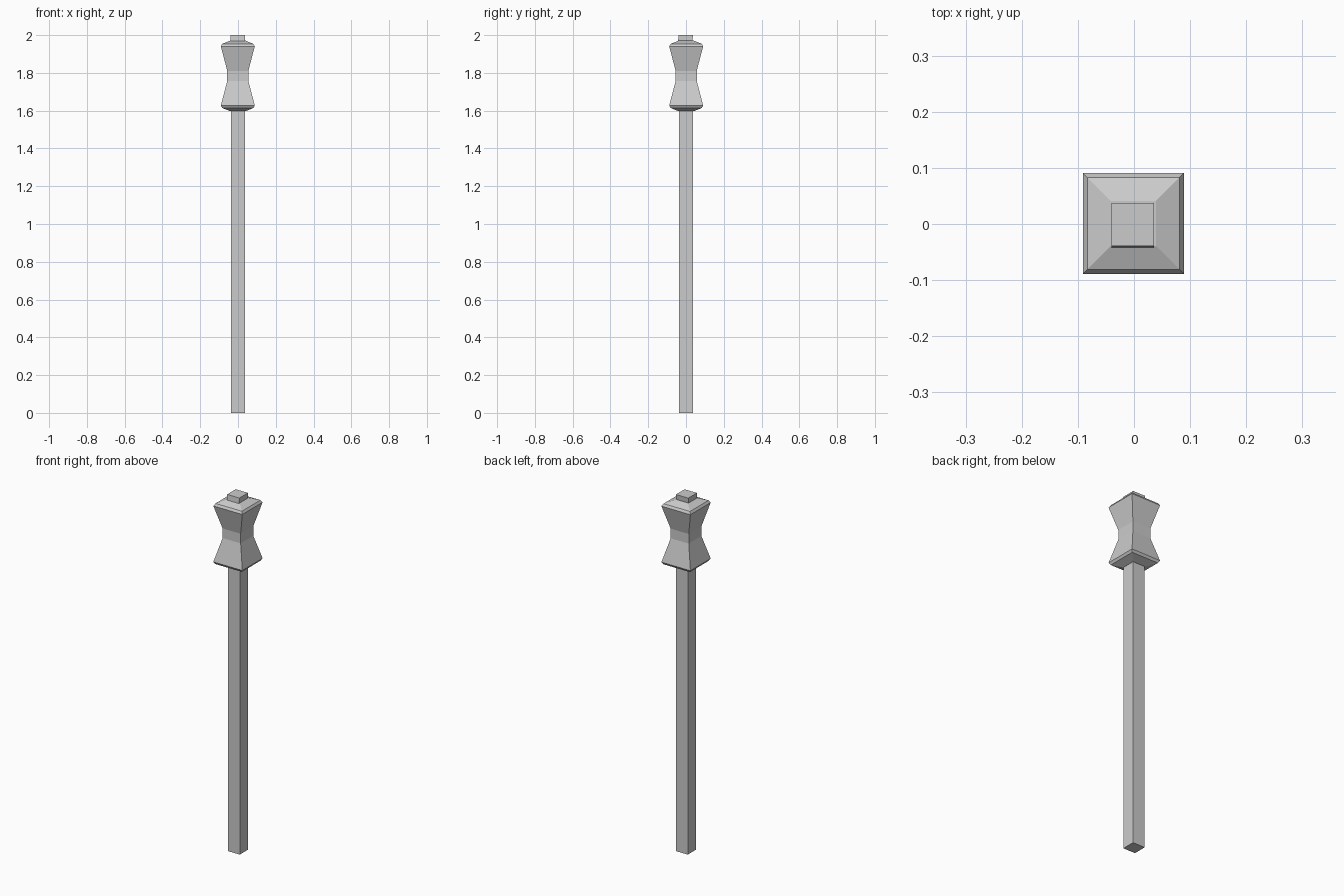
import bpy
import bmesh

default = bpy.data.objects.get("Cube")
if default:
    bpy.data.objects.remove(default, do_unlink=True)

GREY = (0.6, 0.6, 0.6, 1.0)
grey = bpy.data.materials.new("plain grey")
grey.use_nodes = True
grey.diffuse_color = GREY
grey.node_tree.nodes["Principled BSDF"].inputs["Base Color"].default_value = GREY


def square_loft(name, rings):
    """Join square rings (half width, height, x shift, y shift) and cap the ends."""
    bm = bmesh.new()
    loops = []
    for half, z, dx, dy in rings:
        loops.append([bm.verts.new((dx + sx * half, dy + sy * half, z))
                      for sx, sy in ((-1, -1), (1, -1), (1, 1), (-1, 1))])
    for low, high in zip(loops, loops[1:]):
        for i in range(4):
            j = (i + 1) % 4
            bm.faces.new((low[i], low[j], high[j], high[i]))
    bm.faces.new(loops[0][::-1])
    bm.faces.new(loops[-1])
    mesh = bpy.data.meshes.new(name)
    bm.to_mesh(mesh)
    bm.free()
    mesh.materials.append(grey)
    obj = bpy.data.objects.new(name, mesh)
    bpy.context.collection.objects.link(obj)
    return obj


# Long square shaft
square_loft("shaft", [(0.037, 0, 0, 0), (0.037, 1.62, 0, 0)])

# Waisted head with bevelled rims, symmetric about its middle height
MIDDLE = 1.784
upper = [(0.056, 0.027), (0.09, 0.157), (0.082, 0.17), (0.04, 0.187)]
profile = [(h, MIDDLE - z) for h, z in reversed(upper)]
profile += [(h, MIDDLE + z) for h, z in upper]
square_loft("head", [(h, z, -0.001, 0.001) for h, z in profile])

# Small square stub on top, leaning back very slightly
square_loft("top_stub", [(0.038, 1.96, -0.002, -0.005),
                         (0.038, 2.0, -0.002, -0.001)])
